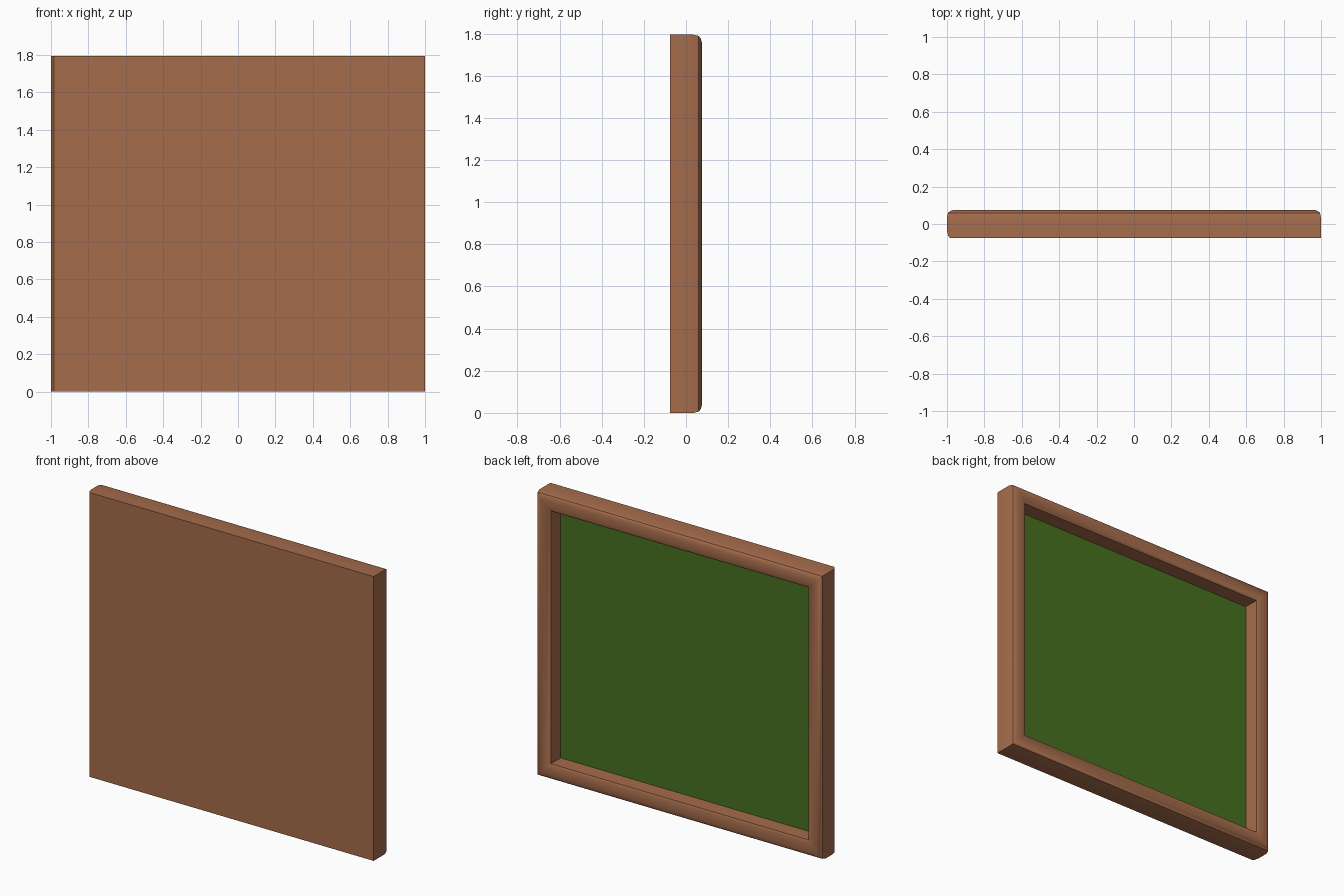
import bpy, bmesh

if "Cube" in bpy.data.objects:
    bpy.data.objects.remove(bpy.data.objects["Cube"])

W, H, T = 1.0, 1.795, 0.075     # half width, height, half thickness
PANEL_Y = -0.035                # depth of the green surface


def material(name, rgb):
    m = bpy.data.materials.new(name)
    m.diffuse_color = (*rgb, 1)
    m.use_nodes = True
    m.node_tree.nodes["Principled BSDF"].inputs["Base Color"].default_value = m.diffuse_color
    return m


brown = material("brown wood", (0.376, 0.150, 0.072))
green = material("board green", (0.065, 0.165, 0.015))

# frame section: inset from the outer edge, y, extra inset on the rounded left side
profile = [
    (0, -T, 0.016), (0, -0.062, 0.006), (0, -0.035, 0),
    (0, 0.035, 0), (0.006, 0.060, 0), (0.018, 0.070, 0), (0.036, T, 0),
    (0.064, T, 0), (0.085, 0.070, 0), (0.1, 0.062, 0), (0.1, PANEL_Y - 0.005, 0),
]


def finish(bm, name, mat, smooth):
    bmesh.ops.recalc_face_normals(bm, faces=bm.faces)
    me = bpy.data.meshes.new(name)
    bm.to_mesh(me)
    bm.free()
    me.materials.append(mat)
    ob = bpy.data.objects.new(name, me)
    bpy.context.collection.objects.link(ob)
    if smooth:
        bpy.context.view_layer.objects.active = ob
        ob.select_set(True)
        bpy.ops.object.shade_smooth_by_angle(angle=0.6)
        ob.select_set(False)
    return ob


# mitred frame with a closed front and back board
bm = bmesh.new()
rings = []
for d, y, e in profile:
    l, r = -W + d + e, W - d
    rings.append([bm.verts.new(p) for p in
                  ((l, y, d), (r, y, d), (r, y, H - d), (l, y, H - d))])
for a, b in zip(rings, rings[1:]):
    for i in range(4):
        j = (i + 1) % 4
        bm.faces.new((a[i], a[j], b[j], b[i]))
bm.faces.new(rings[0])
bm.faces.new(rings[-1])
finish(bm, "frame", brown, True)

# recessed green writing surface
bm = bmesh.new()
x = W - 0.1
bm.faces.new([bm.verts.new(p) for p in
              ((x, PANEL_Y, 0.1), (-x, PANEL_Y, 0.1),
               (-x, PANEL_Y, H - 0.1), (x, PANEL_Y, H - 0.1))])
panel = finish(bm, "board_surface", green, False)
# make sure the surface faces the back
if panel.data.polygons[0].normal.y < 0:
    panel.data.flip_normals()
